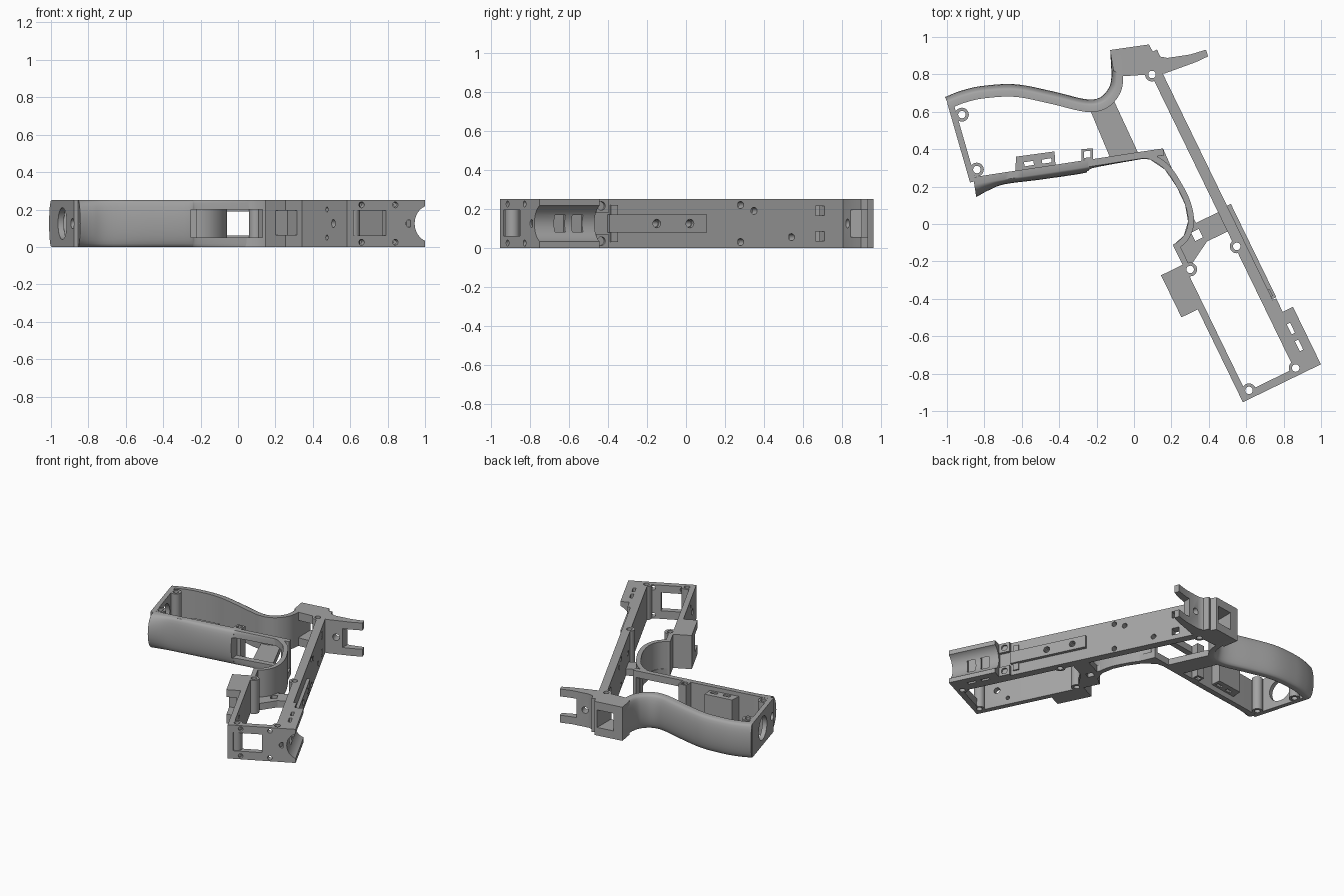
import bpy, bmesh, math
from mathutils import Vector, Matrix

if "Cube" in bpy.data.objects:
    bpy.data.objects.remove(bpy.data.objects["Cube"])

H = 0.25                      # full thickness of the frame
MID = H / 2
AXIS = Vector((0.437, -0.899))   # along the rail, towards the front end
SIDE = Vector((0.899, 0.437))    # across the rail

gray = bpy.data.materials.new("plain_gray")
gray.use_nodes = True
color = (0.37, 0.37, 0.37, 1)
gray.diffuse_color = color
gray.node_tree.nodes["Principled BSDF"].inputs["Base Color"].default_value = color


def at(u, v):
    """Rail coordinates to plan coordinates."""
    p = AXIS * u + SIDE * v
    return (p.x, p.y)


def add(name, bm):
    bmesh.ops.recalc_face_normals(bm, faces=bm.faces)
    me = bpy.data.meshes.new(name)
    bm.to_mesh(me)
    bm.free()
    me.materials.append(gray)
    ob = bpy.data.objects.new(name, me)
    bpy.context.collection.objects.link(ob)
    return ob


def slab(name, outline, z0=0.0, z1=H):
    bm = bmesh.new()
    face = bm.faces.new([bm.verts.new((x, y, z0)) for x, y in outline])
    ext = bmesh.ops.extrude_face_region(bm, geom=[face])["geom"]
    bmesh.ops.translate(bm, vec=(0, 0, z1 - z0), verts=[g for g in ext if isinstance(g, bmesh.types.BMVert)])
    return add(name, bm)


def bar(name, u0, u1, v0, v1, z0=0.0, z1=H):
    return slab(name, [at(u0, v0), at(u1, v0), at(u1, v1), at(u0, v1)], z0, z1)


def rod(name, center, direction, radius, length, sides=24):
    bm = bmesh.new()
    turn = Vector(direction).to_track_quat('Z', 'Y').to_matrix().to_4x4()
    bmesh.ops.create_cone(bm, cap_ends=True, segments=sides, radius1=radius, radius2=radius,
                          depth=length, matrix=Matrix.Translation(center) @ turn)
    return add(name, bm)


def cut(target, *cutters):
    for c in cutters:
        mod = target.modifiers.new("cut", 'BOOLEAN')
        mod.operation, mod.solver, mod.object = 'DIFFERENCE', 'EXACT', c
    dg = bpy.context.evaluated_depsgraph_get()
    dg.update()
    old = target.data
    new = bpy.data.meshes.new_from_object(target.evaluated_get(dg))
    target.modifiers.clear()
    target.data = new
    bpy.data.meshes.remove(old)
    for c in cutters:
        bpy.data.objects.remove(c)


def spline(pts, steps=6):
    p = [Vector(q) for q in pts]
    p = [2 * p[0] - p[1]] + p + [2 * p[-1] - p[-2]]
    out = []
    for a, b, c, d in zip(p, p[1:], p[2:], p[3:]):
        for i in range(steps):
            t = i / steps
            out.append(0.5 * (2 * b + (c - a) * t + (2 * a - 5 * b + 4 * c - d) * t * t
                              + (3 * b - a - 3 * c + d) * t ** 3))
    return out + [p[-2]]


def strap(name, pts, thick, side):
    """Wall along a path of (x, y, bulge), its outside rounded by the bulge."""
    path = spline(pts)
    bm = bmesh.new()
    rings = []
    for i, p in enumerate(path):
        d = (path[min(i + 1, len(path) - 1)] - path[max(i - 1, 0)]).to_2d().normalized()
        n = Vector((-d.y, d.x)) * side
        sect = [(0, 0)]
        for k in range(13):
            a = math.pi * k / 12
            sect.append((thick + p.z * math.sin(a), MID - MID * math.cos(a)))
        sect.append((0, H))
        rings.append([bm.verts.new((p.x + n.x * o, p.y + n.y * o, z)) for o, z in sect])
    m = len(rings[0])
    for r, s in zip(rings, rings[1:]):
        for k in range(m):
            bm.faces.new((r[k], r[(k + 1) % m], s[(k + 1) % m], s[k]))
    bm.faces.new(rings[0])
    bm.faces.new(rings[-1])
    return add(name, bm)


def side_hole(u, z, r, v=0.46, length=0.2):
    x, y = at(u, v)
    return rod("cutter", (x, y, z), (SIDE.x, SIDE.y, 0), r, length)


def end_hole(v, z, r):
    x, y = at(1.1, v)
    return rod("cutter", (x, y, z), (AXIS.x, AXIS.y, 0), r, 0.3)


def screw_hole(p, r=0.02):
    return rod("cutter", (p[0], p[1], MID), (0, 0, 1), r, 0.5)


# Screw bosses
rail_bosses = [at(-0.677, 0.436), at(0.348, 0.442), at(1.071, 0.441)]
low_bosses = [at(1.069, 0.164), at(0.35, 0.164)]
grip_bosses = [(-0.92, 0.585), (-0.84, 0.291)]
for p in rail_bosses + low_bosses + grip_bosses:
    boss = rod("screw_boss", (p[0], p[1], MID), (0, 0, 1), 0.037, H)
    cut(boss, screw_hole(p))

# Long rail
rail = bar("rail", -0.66, 1.112, 0.432, 0.49)
cut(rail, *[screw_hole(p) for p in rail_bosses],
    *[side_hole(u, z, 0.018) for u, z in ((-0.363, 0.055), (-0.15, 0.19), (-0.073, 0.03),
                                          (-0.073, 0.22), (0.227, MID), (0.416, MID))],
    *[bar("cutter", -0.55, -0.5, 0.4, 0.55, z - 0.025, z + 0.025) for z in (0.06, 0.19)],
    end_hole(0.478, MID, 0.02))
plate = bar("rail_plate", 0.13, 0.685, 0.485, 0.513, 0.08, 0.17)
cut(plate, side_hole(0.227, MID, 0.022), side_hole(0.416, MID, 0.022))
bar("plate_bracket", 0.63, 0.67, 0.485, 0.5, 0.03, 0.22)

# Hollowed cradle at the front of the rail, with screw lugs
cradle = bar("cradle", 0.77, 1.112, 0.485, 0.571)
x, y = at(0.92, 0.61)
cut(cradle, rod("cutter", (x, y, MID), (AXIS.x, AXIS.y, 0), 0.1, 0.6, 40),
    bar("cutter", 0.84, 0.9, 0.5, 0.52, -1, 1), bar("cutter", 0.94, 1.0, 0.5, 0.52, -1, 1))
for z in (0.0, H - 0.07):
    lug = bar("cradle_lug", 0.69, 0.77, 0.485, 0.51, z, z + 0.07)
    cut(lug, side_hole(0.73, z + 0.035, 0.022, 0.51, 0.03))

# Front end plate
end_plate = bar("end_plate", 1.07, 1.112, 0.107, 0.5)
cut(end_plate, bar("cutter", 1.0, 1.2, 0.135, 0.34, 0.06, 0.195), end_hole(0.478, MID, 0.02),
    *[end_hole(v, z, 0.016) for v in (0.195, 0.395) for z in (0.025, 0.225)],
    screw_hole(low_bosses[0]), screw_hole(rail_bosses[2]))

# Lower wall opposite the rail, and its side block
low_wall = bar("lower_wall", 0.31, 1.112, 0.107, 0.145)
cut(low_wall, side_hole(0.867, 0.05, 0.014, 0.12), side_hole(0.867, 0.2, 0.014, 0.12),
    side_hole(0.947, MID, 0.022, 0.12),
    screw_hole(low_bosses[0]), screw_hole(low_bosses[1]))
block = bar("side_block", 0.31, 0.56, 0.01, 0.11)
cut(block, bar("cutter", 0.44, 0.6, -0.1, 0.08, 0.065, 0.195))
bar("block_link", 0.19, 0.33, 0.138, 0.17)

# Curved guard, its floor, and the bridge to the rail
guard_curve = [(0.03, 0.35), (0.085, 0.345), (0.166, 0.29), (0.23, 0.195), (0.273, 0.104),
               (0.289, 0.013), (0.267, -0.06), (0.21, -0.115)]
guard = strap("guard_wall", [(x, y, 0) for x, y in guard_curve], 0.032, 1)
cut(guard, slab("cutter", [(-0.1, 0.2), (0.13, 0.2), (0.13, 0.5), (-0.1, 0.5)], 0.05, 0.2))
floor = slab("guard_floor", guard_curve + [at(0.33, 0.14), at(0.33, 0.18), at(0.255, 0.31),
                                           at(0.14, 0.3), (0.155, 0.404)], 0, 0.05)
cut(floor, bar("cutter", 0.175, 0.225, 0.255, 0.305, -1, 1), screw_hole(low_bosses[1]))
bar("rail_bridge", 0.14, 0.255, 0.3, 0.45, 0, 0.05)

# Grip: front strap with its window, back strap and butt
front = strap("grip_front_strap", [(-0.86, 0.25, 0.07), (-0.79, 0.261, 0.045), (-0.7, 0.275, 0.026),
                                   (-0.5, 0.305, 0.03), (-0.27, 0.34, 0.03), (-0.22, 0.347, 0.012),
                                   (0.0, 0.381, 0.004), (0.155, 0.404, 0)], 0.037, -1)
cut(front, slab("cutter", [(-0.25, 0.2), (0.13, 0.2), (0.13, 0.5), (-0.25, 0.5)], 0.05, 0.2))
strap("grip_back_strap", [(-0.985, 0.617, 0.033), (-0.9, 0.65, 0.033), (-0.8, 0.672, 0.033),
                          (-0.636, 0.68, 0.033), (-0.45, 0.644, 0.033), (-0.26, 0.6, 0.033),
                          (-0.155, 0.615, 0.033), (-0.085, 0.68, 0.033), (-0.058, 0.77, 0.03),
                          (-0.068, 0.935, 0.025)], 0.034, 1)
butt = slab("grip_butt", [(-0.998, 0.645), (-0.877, 0.222), (-0.845, 0.23), (-0.965, 0.645)])
cut(butt, rod("cutter", (-0.935, 0.44, MID), (0.96, 0.28, 0), 0.085, 0.2, 32),
    rod("cutter", (-0.87, 0.255, MID), (0.96, 0.28, 0), 0.028, 0.2))
slab("grip_web", [(-0.235, 0.61), (-0.11, 0.665), (0.02, 0.385), (-0.128, 0.355)], 0, 0.045)

# Clip and small square post inside the grip
clip = slab("grip_clip", [(-0.635, 0.285), (-0.63, 0.36), (-0.425, 0.388), (-0.42, 0.315)], 0.04, 0.22)
cut(clip, *[slab("cutter", [(x, y), (x + 0.05, y + 0.008), (x + 0.047, y + 0.03), (x - 0.003, y + 0.022)], -1, 1)
            for x, y in ((-0.585, 0.308), (-0.49, 0.322))])
post = slab("square_post", [(-0.28, 0.34), (-0.22, 0.345), (-0.22, 0.405), (-0.28, 0.4)])
cut(post, slab("cutter", [(-0.267, 0.353), (-0.233, 0.357), (-0.233, 0.392), (-0.267, 0.388)], -1, 1))

# Rear block with its through window, and the forked tang
rear = slab("rear_block", [(-0.128, 0.93), (0.08, 0.96), (0.1, 0.922), (0.123, 0.933), (0.14, 0.895),
                           (0.155, 0.79), (0.096, 0.8), (-0.06, 0.79), (-0.11, 0.82)])
cut(rear, slab("cutter", [(-0.06, 0.5), (0.06, 0.5), (0.06, 1.2), (-0.06, 1.2)], 0.06, 0.19),
    screw_hole(rail_bosses[0]))
tang = slab("tang", [(0.1, 0.92), (0.14, 0.895), (0.18, 0.888), (0.3, 0.906), (0.385, 0.932),
                     (0.396, 0.896), (0.33, 0.865), (0.165, 0.805), (0.12, 0.8)])
cut(tang, slab("cutter", [(0.27, 0.7), (0.5, 0.7), (0.5, 1.1), (0.27, 1.1)], 0.055, 0.195),
    rod("cutter", (0.22, 0.85, MID), (0.3, -0.9, 0), 0.024, 0.4))

# Smooth the curved faces, keep the edges crisp
bpy.ops.object.select_all(action='DESELECT')
for ob in bpy.context.collection.objects:
    if ob.type == 'MESH' and gray.name in ob.data.materials:
        ob.select_set(True)
        bpy.context.view_layer.objects.active = ob
bpy.ops.object.shade_smooth_by_angle(angle=math.radians(32))
